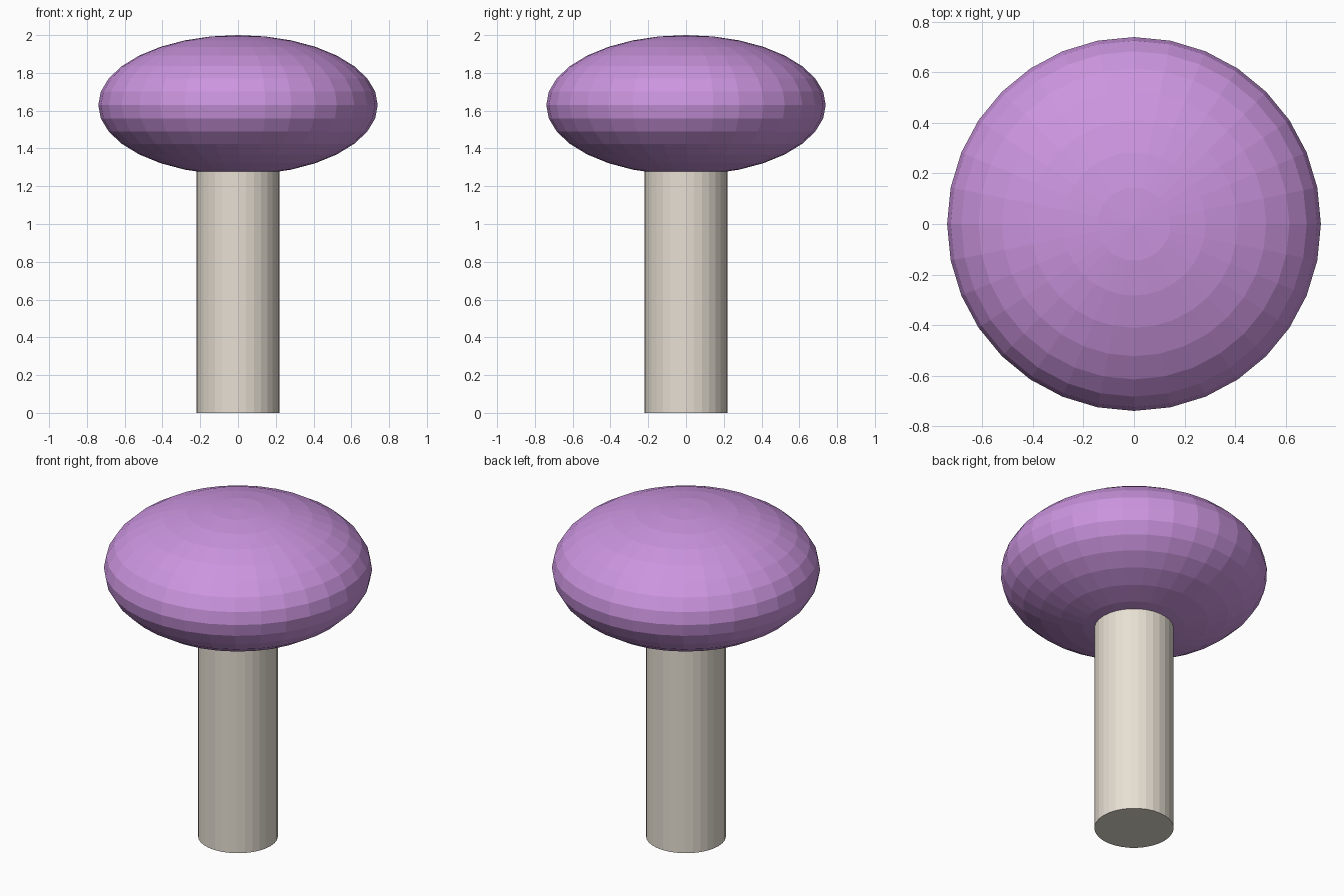
import bpy

if "Cube" in bpy.data.objects:
    bpy.data.objects.remove(bpy.data.objects["Cube"])


def finish(name, color):
    """Name the active object, apply its scale and give it a colour."""
    obj = bpy.context.object
    obj.name = name
    bpy.ops.object.transform_apply(location=False, rotation=False, scale=True)
    mat = bpy.data.materials.new(name + "_color")
    mat.diffuse_color = color
    mat.use_nodes = True
    mat.node_tree.nodes["Principled BSDF"].inputs["Base Color"].default_value = mat.diffuse_color
    obj.data.materials.append(mat)
    return obj


# Stalk: plain cylinder whose top is buried in the cap
STALK_R, STALK_H = 0.22, 1.48
bpy.ops.mesh.primitive_cylinder_add(vertices=32, radius=STALK_R, depth=STALK_H,
                                    location=(0, 0, STALK_H / 2))
finish("stalk", (0.80, 0.74, 0.65, 1))

# Cap: flat-shaded sphere squashed to half height
CAP_R = 0.74
bpy.ops.mesh.primitive_uv_sphere_add(segments=32, ring_count=16, radius=CAP_R,
                                     location=(0, 0, 2 - CAP_R / 2))
bpy.context.object.scale.z = 0.5
finish("cap", (0.60, 0.30, 0.74, 1))
